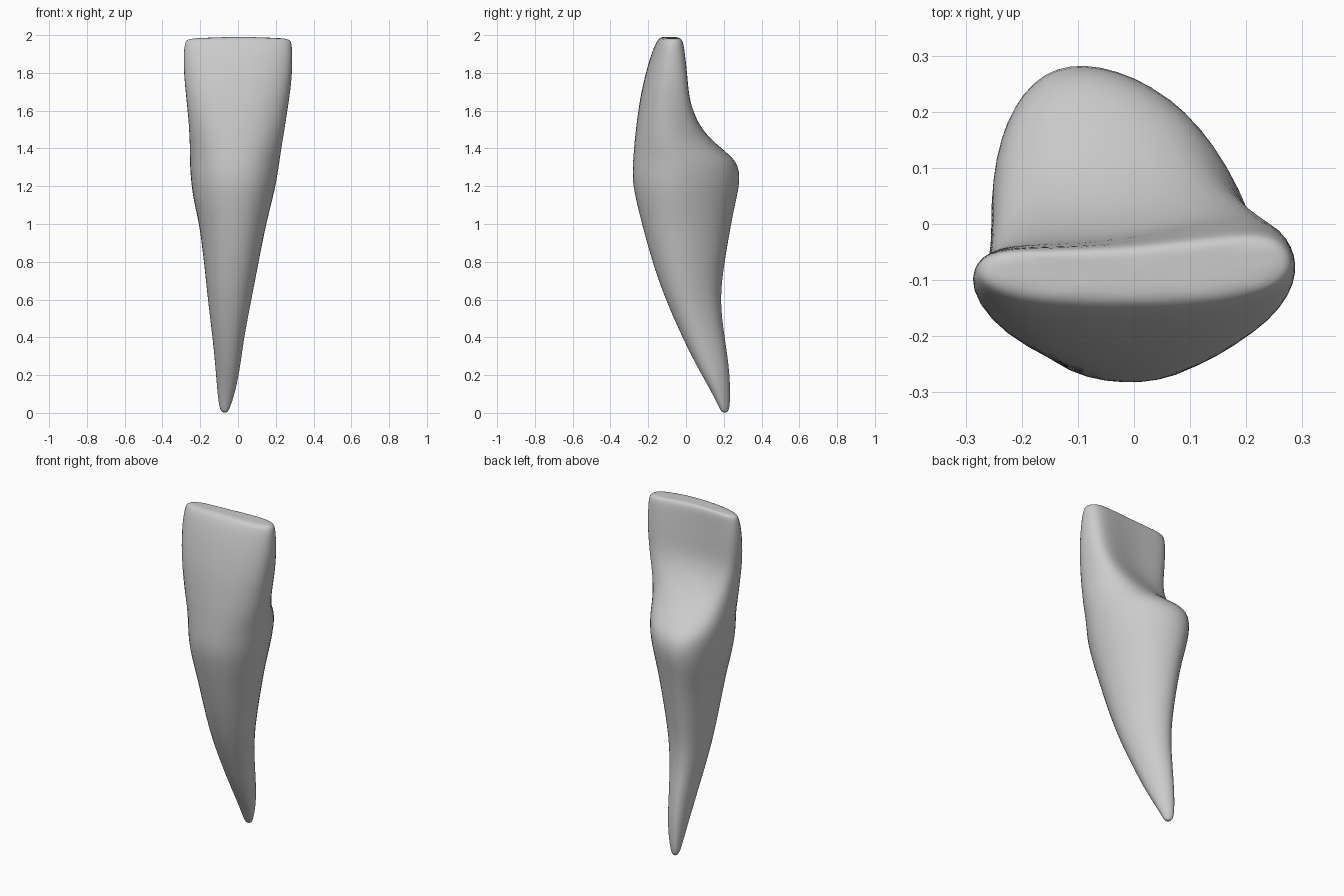
import bpy, bmesh

# Normalised cross-sections (counter-clockwise from the front centre)
ROOT = [(0, -1), (.5, -.93), (.88, -.6), (1, -.15), (.74, .4), (.35, .8),
        (-.2, 1), (-.62, .96), (-.9, .65), (-1, .2), (-.95, -.45), (-.55, -.9)]
EDGE = [(0, -1), (.5, -.9), (.9, -.5), (1, .05), (.95, .7), (.75, 1),
        (.2, .72), (-.3, .55), (-.8, .55), (-.96, .3), (-1, -.35), (-.65, -.9)]

# z, left, right, front, back, blend from root to biting-edge section
RINGS = [
    (0.00, -.085, -.055, .19, .22, 0), (0.03, -.10, -.04, .175, .232, 0),
    (0.12, -.11, -.01, .13, .235, 0), (0.25, -.12, .015, .055, .228, 0),
    (0.40, -.135, .035, -.02, .205, 0), (0.60, -.16, .075, -.11, .178, 0),
    (0.80, -.18, .115, -.18, .205, 0), (1.00, -.205, .155, -.235, .24, 0),
    (1.12, -.235, .188, -.265, .265, 0), (1.23, -.25, .213, -.287, .29, 0),
    (1.33, -.256, .228, -.283, .28, .03), (1.40, -.256, .238, -.277, .20, .15),
    (1.48, -.26, .25, -.27, .12, .4), (1.58, -.268, .262, -.257, .06, .75),
    (1.68, -.278, .275, -.242, .025, 1), (1.80, -.29, .288, -.215, .015, 1),
    (1.91, -.291, .289, -.182, 0, 1), (1.97, -.282, .283, -.155, -.01, 1),
    (1.995, -.262, .262, -.13, -.03, 1)]

bm = bmesh.new()
rings = []
for z, l, r, f, b, t in RINGS:
    ring = []
    for (u0, v0), (u1, v1) in zip(ROOT, EDGE):
        u, v = (u0 + (u1 - u0) * t) * 1.02, (v0 + (v1 - v0) * t) * 1.02
        ring.append(bm.verts.new(((l + r) / 2 + u * (r - l) / 2,
                                  (f + b) / 2 + v * (b - f) / 2, z)))
    rings.append(ring)

# Tooth walls and end caps
n = len(ROOT)
for a, b in zip(rings, rings[1:]):
    for i in range(n):
        j = (i + 1) % n
        bm.faces.new((a[i], a[j], b[j], b[i]))
bm.faces.new(rings[0][::-1])
bm.faces.new(rings[-1])
for v in rings[-1]:
    v.co.z += .012 * (1 - abs(v.co.x) / .26) - .008
for face in bm.faces:
    face.smooth = True
bmesh.ops.recalc_face_normals(bm, faces=bm.faces)

mesh = bpy.data.meshes.new("incisor_tooth")
bm.to_mesh(mesh)
bm.free()
tooth = bpy.data.objects.new("incisor_tooth", mesh)
bpy.context.collection.objects.link(tooth)
smooth = tooth.modifiers.new("rounding", 'SUBSURF')
smooth.levels = smooth.render_levels = 2
